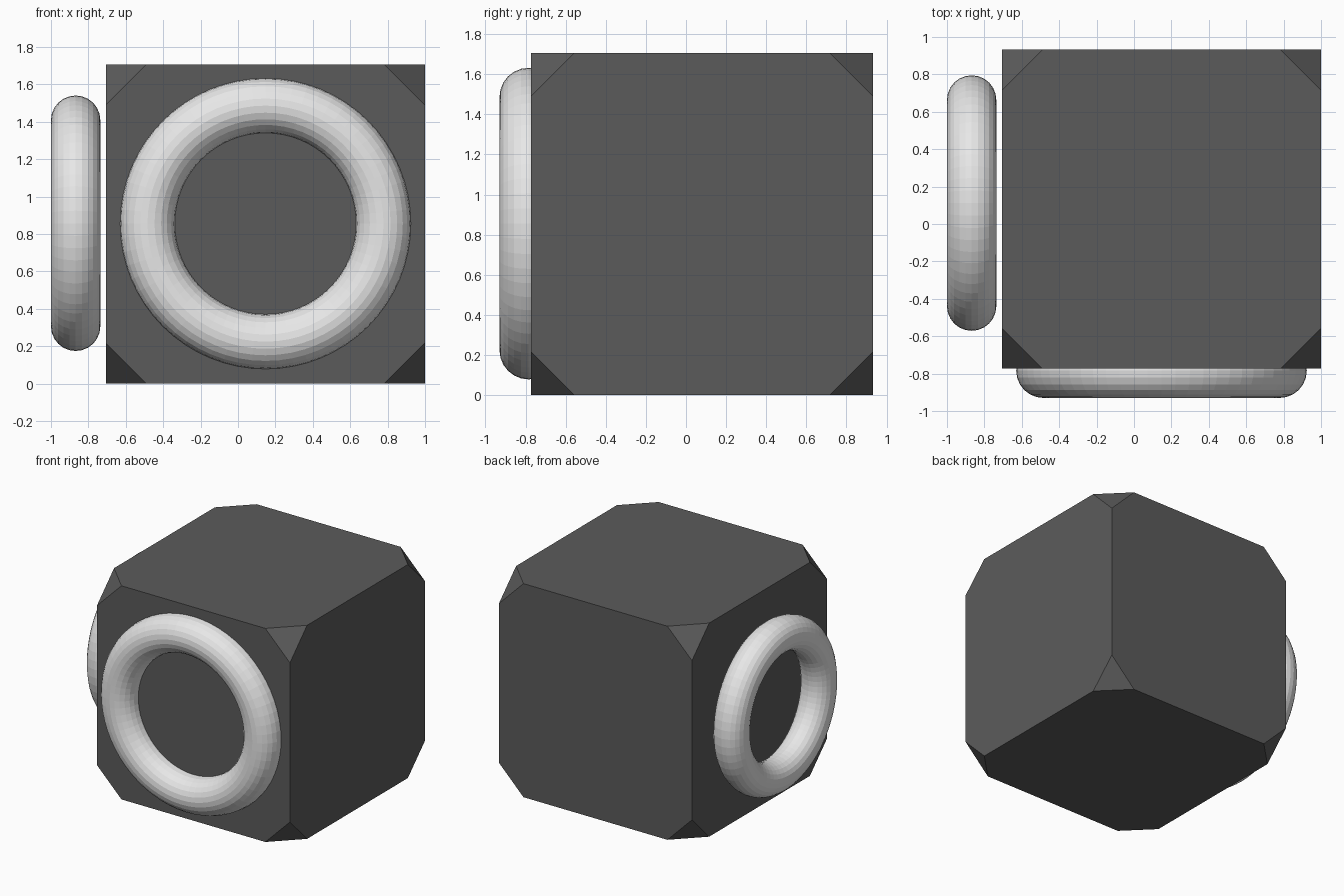
import bpy, bmesh, math
from itertools import product

if "Cube" in bpy.data.objects:
    bpy.data.objects.remove(bpy.data.objects["Cube"])


def material(name, value):
    m = bpy.data.materials.new(name)
    m.diffuse_color = (value, value, value, 1)
    m.use_nodes = True
    m.node_tree.nodes["Principled BSDF"].inputs["Base Color"].default_value = m.diffuse_color
    return m


dark = material("dark grey", 0.105)
light = material("light grey", 0.8)

# Cube with its eight corners cut off: three points per corner, then a hull
HALF, CUT = 0.853, 0.217
bm = bmesh.new()
for signs in product((-1, 1), repeat=3):
    for axis in range(3):
        p = [s * HALF for s in signs]
        p[axis] -= signs[axis] * CUT
        bm.verts.new(p)
bmesh.ops.convex_hull(bm, input=bm.verts[:])
bmesh.ops.dissolve_limit(bm, angle_limit=0.02, verts=bm.verts[:], edges=bm.edges[:])
bmesh.ops.recalc_face_normals(bm, faces=bm.faces[:])
mesh = bpy.data.meshes.new("cube_body")
bm.to_mesh(mesh)
bm.free()
body = bpy.data.objects.new("cube_body", mesh)
bpy.context.collection.objects.link(body)
body.location = (0.147, 0.08, HALF)
mesh.materials.append(dark)


# Faceted rings on the front and left sides
def ring(name, location, rotation, major, minor):
    bpy.ops.mesh.primitive_torus_add(major_segments=64, minor_segments=24,
                                     major_radius=major, minor_radius=minor,
                                     location=location, rotation=rotation)
    ob = bpy.context.object
    ob.name = name
    ob.data.materials.append(light)
    bpy.ops.object.shade_flat()


ring("front_ring", (0.147, -0.784, 0.855), (math.pi / 2, 0, 0), 0.631, 0.146)
ring("left_ring", (-0.868, 0.112, 0.857), (0, math.pi / 2, 0), 0.551, 0.132)
